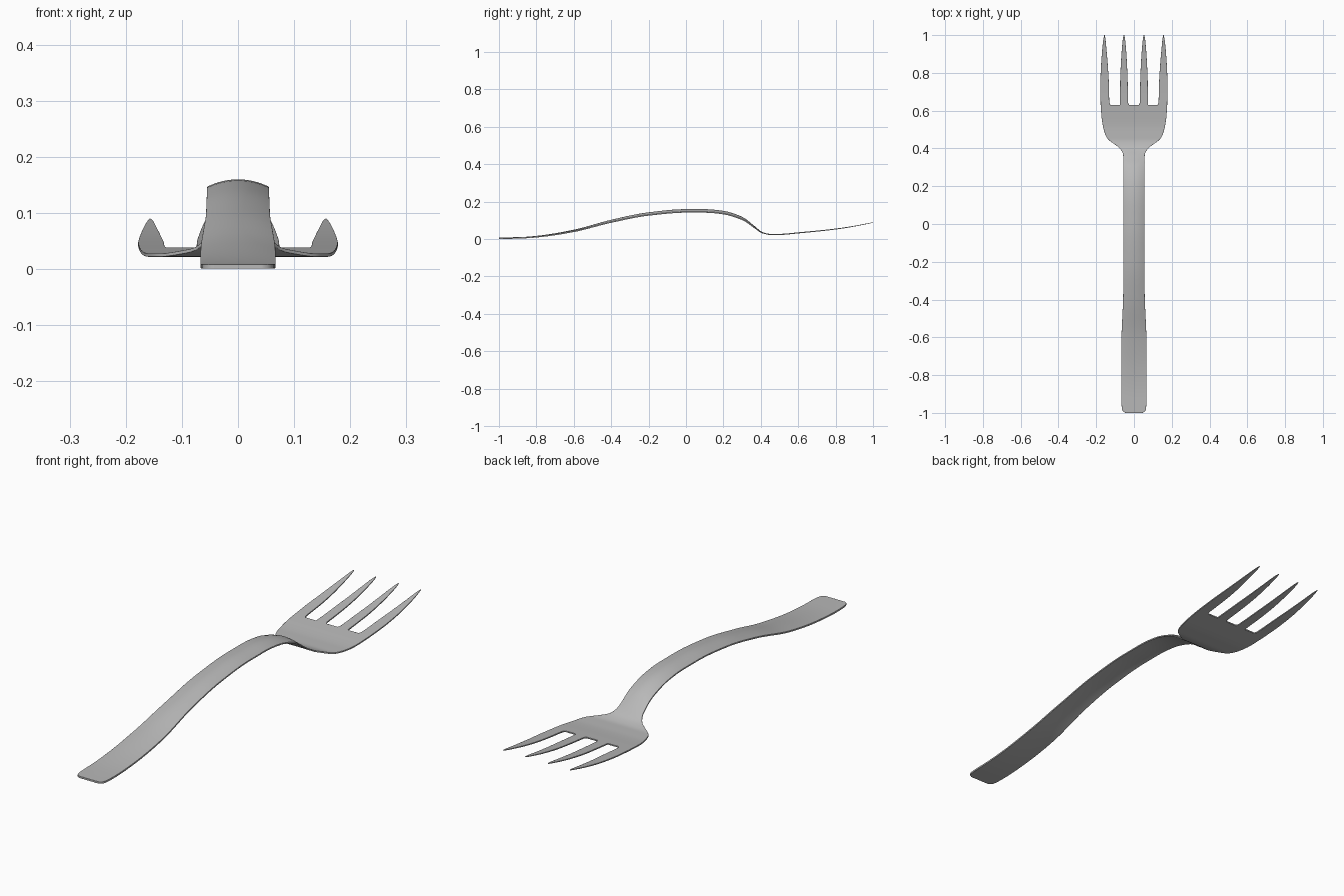
import bpy, bmesh

if "Cube" in bpy.data.objects:
    bpy.data.objects.remove(bpy.data.objects["Cube"])


def curve(pts):
    """Smooth monotone interpolation through (y, value) points."""
    def f(y):
        n = len(pts)
        y = min(max(y, pts[0][0]), pts[-1][0])
        i = max(k for k in range(n - 1) if pts[k][0] <= y)
        sl = [(pts[k + 1][1] - pts[k][1]) / (pts[k + 1][0] - pts[k][0]) for k in range(n - 1)]

        def tan(k):
            if k in (0, n - 1):
                return sl[min(k, n - 2)]
            a, b = sl[k - 1], sl[k]
            return 0 if a * b <= 0 else 2 * a * b / (a + b)
        h = pts[i + 1][0] - pts[i][0]
        t = (y - pts[i][0]) / h
        return ((2*t**3 - 3*t*t + 1) * pts[i][1] + (t**3 - 2*t*t + t) * h * tan(i)
                + (3*t*t - 2*t**3) * pts[i + 1][1] + (t**3 - t*t) * h * tan(i + 1))
    return f


# side profile, crown of the handle, thickness and half width along y
top = curve([(-1, .009), (-.9, .010), (-.8, .017), (-.6, .050), (-.4, .103), (-.2, .143),
             (0, .160), (.1, .160), (.2, .151), (.3, .119), (.36, .075), (.41, .037),
             (.45, .028), (.5, .028), (.6, .036), (.8, .056), (.9, .071), (1, .090)])
crown = curve([(-1, 0), (-.85, .001), (-.6, .006), (-.3, .011), (0, .013), (.25, .013),
               (.35, .008), (.43, 0), (1, 0)])
thick = curve([(-1, .008), (-.8, .007), (.3, .006), (.45, .006), (.8, .005), (1, .003)])
half = curve([(-1, .045), (-.992, .058), (-.975, .064), (-.93, .067), (-.7, .067), (-.6, .066),
              (-.5, .062), (-.38, .057), (0, .055), (.33, .055), (.37, .058), (.40, .075),
              (.42, .100), (.44, .128), (.46, .146), (.5, .160), (.56, .171), (.63, .176)])

# tine edges, outer pair and inner pair
BASE = .63
out_a = curve([(BASE, .125), (.642, .130), (.75, .133), (.85, .139), (.93, .146), (.98, .151), (1, .155)])
out_b = curve([(BASE, .176), (.72, .178), (.8, .176), (.9, .170), (.97, .163), (1, .158)])
in_a = curve([(BASE, .025), (.642, .031), (.75, .033), (.85, .037), (.95, .044), (.985, .048), (1, .0515)])
in_b = curve([(BASE, .075), (.642, .074), (.75, .073), (.85, .069), (.95, .062), (.985, .058), (1, .0545)])
BOUNDS = [-.176, -.125, -.075, -.025, .025, .075, .125, .176]
SUB = 4
fracs = [(BOUNDS[k] + (BOUNDS[k + 1] - BOUNDS[k]) * s / SUB) / .176
         for k in range(7) for s in range(SUB)] + [1.0]

bm = bmesh.new()


def point(x, y, t):
    """Top and bottom vertex; t is -1..1 across the handle."""
    d = crown(y) * t * t
    z = top(y)
    low = z - thick(y) - .5 * crown(y) - .5 * d
    return bm.verts.new((x, y, z - d)), bm.verts.new((x, y, low))


def skin(r0, r1, holes=()):
    """Top and bottom faces between two rows of vertex pairs."""
    for i in range(len(r0) - 1):
        a, b, c, d = r0[i], r0[i + 1], r1[i + 1], r1[i]
        bm.faces.new((a[0], b[0], c[0], d[0]))
        bm.faces.new((d[1], c[1], b[1], a[1]))


def wall(seq):
    for a, b in zip(seq, seq[1:]):
        bm.faces.new((a[0], a[1], b[1], b[0]))


# handle and head
ys = ([-1, -.996, -.992, -.984, -.975, -.96, -.93]
      + [-.9 + .04 * i for i in range(31)]
      + [.32 + .01 * i for i in range(21)] + [.54, .56, .58, .6, .615, BASE])
rows = [[point(f * half(y), y, f) for f in fracs] for y in ys]
for r0, r1 in zip(rows, rows[1:]):
    skin(r0, r1)
wall(rows[0][::-1])
wall([r[0] for r in rows])
wall([r[-1] for r in rows][::-1])

# tines grow from every other column group, gaps get a wall
tine_ys = [.633, .637, .642, .66] + [.68 + .02 * i for i in range(14)] + [.955, .97, .98, .99, .996, 1]
edges = [(lambda y: -out_b(y), lambda y: -out_a(y)), (lambda y: -in_b(y), lambda y: -in_a(y)),
         (in_a, in_b), (out_a, out_b)]
for n, (lo, hi) in enumerate(edges):
    s = n * 2 * SUB
    trows = [rows[-1][s:s + SUB + 1]]
    for y in tine_ys:
        a, b = lo(y), hi(y)
        trows.append([point(a + (b - a) * k / SUB, y, 0) for k in range(SUB + 1)])
    for r0, r1 in zip(trows, trows[1:]):
        skin(r0, r1)
    wall([r[0] for r in trows])
    wall([r[-1] for r in trows][::-1])
    wall(trows[-1])
    if n < 3:
        wall(rows[-1][s + SUB:s + 2 * SUB + 1])

bmesh.ops.recalc_face_normals(bm, faces=bm.faces)
mesh = bpy.data.meshes.new("fork")
bm.to_mesh(mesh)
bm.free()
fork = bpy.data.objects.new("fork", mesh)
bpy.context.collection.objects.link(fork)

# polished steel
steel = bpy.data.materials.new("steel_grey")
steel.diffuse_color = (.48, .48, .48, 1)
steel.use_nodes = True
steel.node_tree.nodes["Principled BSDF"].inputs["Base Color"].default_value = steel.diffuse_color
mesh.materials.append(steel)

# smooth surfaces with softened rims
bpy.context.view_layer.objects.active = fork
fork.select_set(True)
bpy.ops.object.shade_smooth_by_angle(angle=.7)
bev = fork.modifiers.new("soft_rim", 'BEVEL')
bev.width = .0012
bev.segments = 2
bev.limit_method = 'ANGLE'
bev.angle_limit = .9
